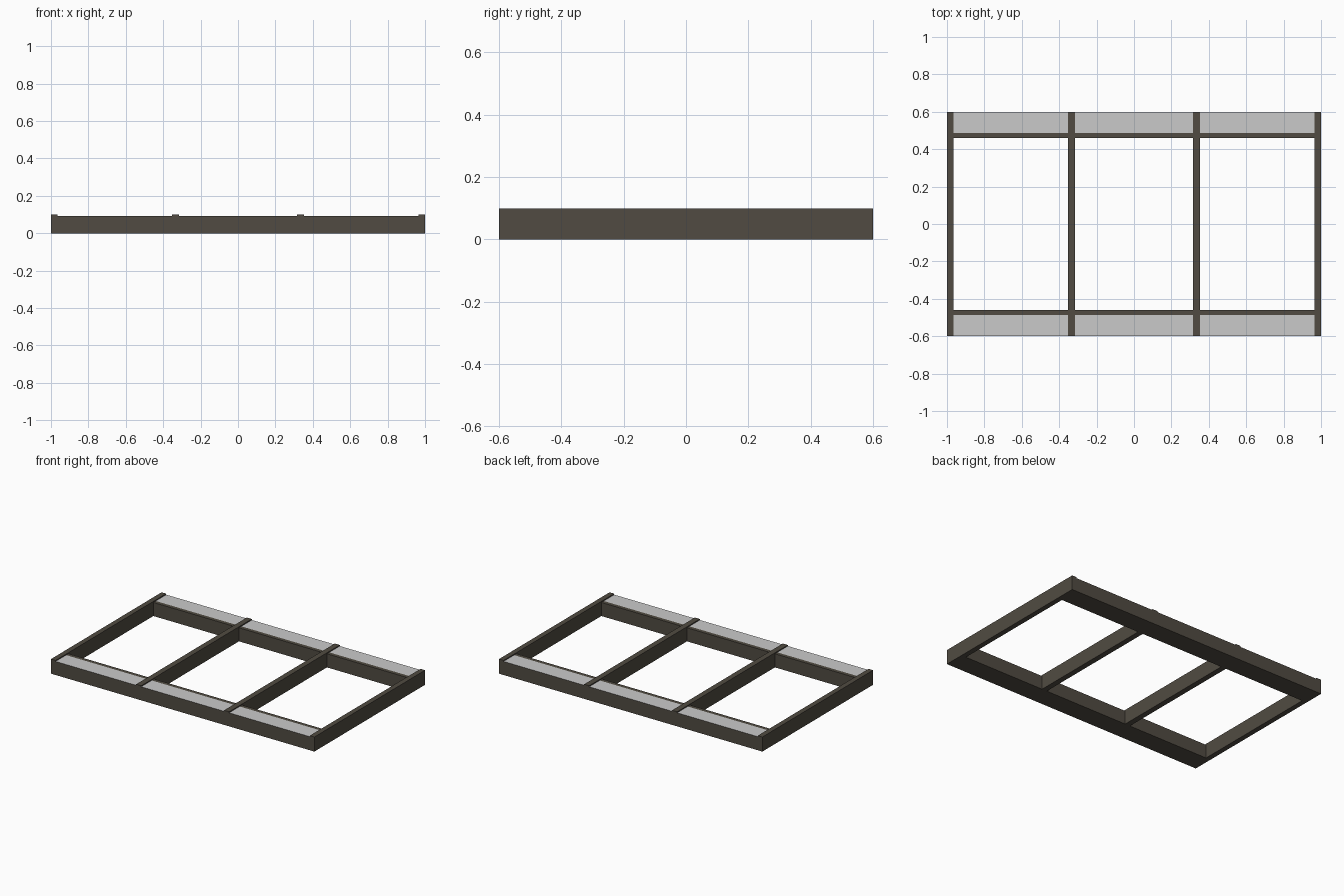
import bpy

cube = bpy.data.objects.get("Cube")
if cube:
    bpy.data.objects.remove(cube, do_unlink=True)


def material(name, rgb):
    m = bpy.data.materials.new(name)
    m.use_nodes = True
    m.diffuse_color = (*rgb, 1)
    m.node_tree.nodes["Principled BSDF"].inputs["Base Color"].default_value = (*rgb, 1)
    return m


dark = material("dark_bronze", (0.082, 0.071, 0.054))
grey = material("light_grey", (0.59, 0.59, 0.59))


def box(name, low, high, mat):
    """Axis-aligned box between two corners."""
    centre = [(a + b) / 2 for a, b in zip(low, high)]
    bpy.ops.mesh.primitive_cube_add(size=1, location=centre)
    ob = bpy.context.object
    ob.name = name
    ob.scale = [b - a for a, b in zip(low, high)]
    bpy.ops.object.transform_apply(location=False, rotation=False, scale=True)
    ob.data.materials.append(mat)
    return ob


HALF_Y, TOP, LEDGE = 0.6, 0.1, 0.093
RAIL_IN, RAIL_OUT = 0.46, 0.486

# Four crossbars running front to back
bars = [("right_end_bar", -1.0, -0.965), ("right_inner_bar", -0.353, -0.315),
        ("left_inner_bar", 0.315, 0.353), ("left_end_bar", 0.965, 1.0)]
for name, x0, x1 in bars:
    box(name, (x0, -HALF_Y, 0), (x1, HALF_Y, TOP), dark)

# Between neighbouring bars: a rail and a ledge with a pale top, front and back
for side, s in (("front", -1), ("back", 1)):
    for i in range(3):
        x0, x1 = bars[i][2], bars[i + 1][1]
        ys = sorted((s * RAIL_IN, s * RAIL_OUT))
        box(f"{side}_rail_{i + 1}", (x0, ys[0], 0), (x1, ys[1], LEDGE), dark)
        ys = sorted((s * RAIL_OUT, s * HALF_Y))
        ledge = box(f"{side}_ledge_{i + 1}", (x0, ys[0], 0), (x1, ys[1], LEDGE), dark)
        ledge.data.materials.append(grey)
        for face in ledge.data.polygons:
            if face.normal.z > 0.5:
                face.material_index = 1
